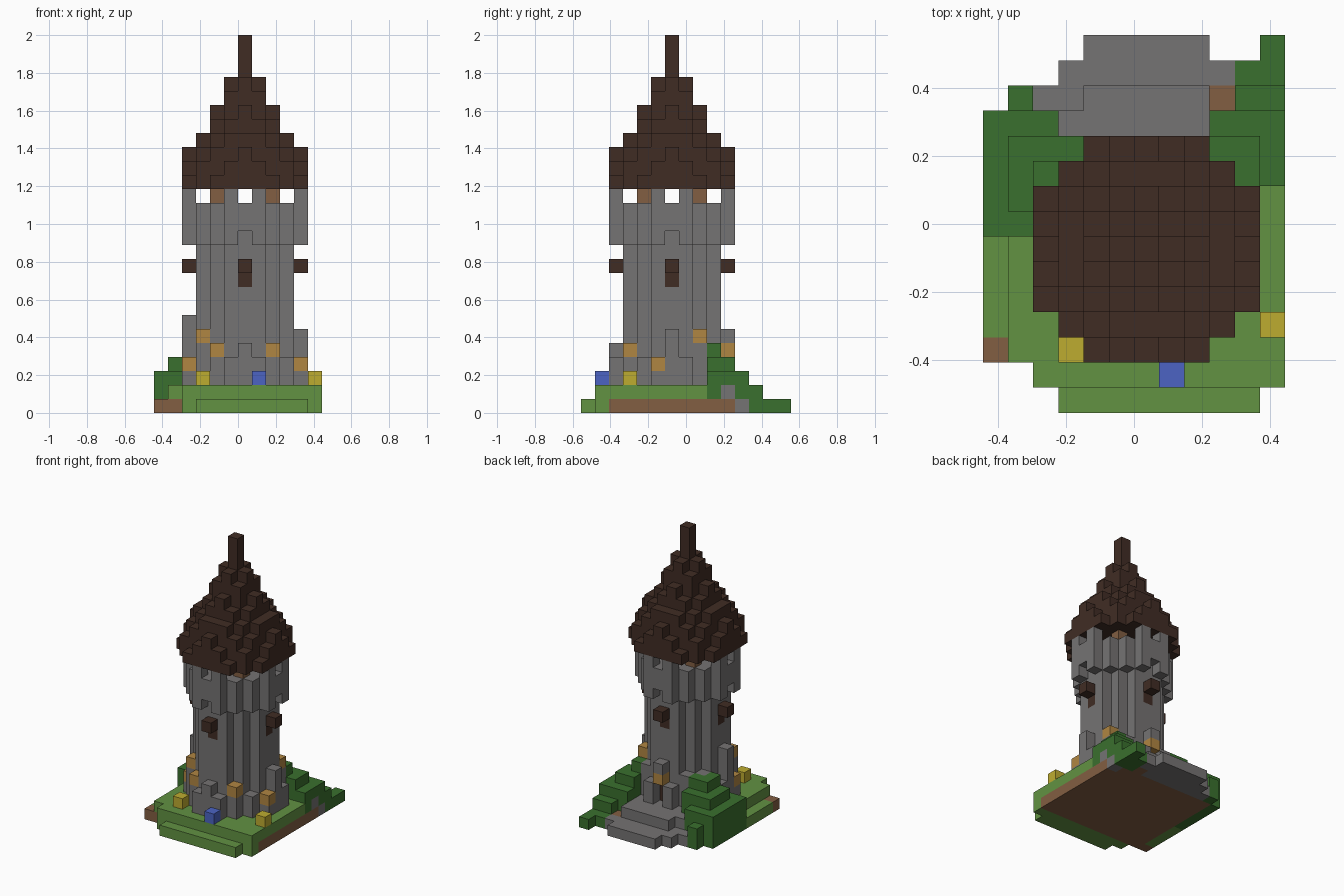
import bpy
import bmesh
import math

V = 2 / 27  # edge of one block

cube = bpy.data.objects.get("Cube")
if cube:
    bpy.data.objects.remove(cube, do_unlink=True)


def linear(c):
    c /= 255
    return c / 12.92 if c <= 0.04045 else ((c + 0.055) / 1.055) ** 2.4


def material(name, *rgb):
    m = bpy.data.materials.new(name)
    col = [linear(c) for c in rgb] + [1]
    m.use_nodes = True
    m.diffuse_color = col
    m.node_tree.nodes["Principled BSDF"].inputs["Base Color"].default_value = col
    return m


MATS = {
    "stone": material("grey stone", 117, 115, 115),
    "dark": material("dark wood", 64, 44, 36),
    "grass": material("light grass", 98, 146, 66),
    "bush": material("dark grass", 58, 112, 46),
    "dirt": material("brown earth", 130, 94, 66),
    "ochre": material("ochre stone", 176, 134, 66),
    "yellow": material("yellow petal", 190, 172, 48),
    "blue": material("blue petal", 76, 100, 196),
}
grid = {}  # block position -> (part, colour)


def column(part, colour, x, y, z0, z1):
    for z in range(z0, z1):
        grid[x, y, z] = (part, colour)


def disc(r2):
    return [(x, y) for x in range(-4, 5) for y in range(-4, 5) if x * x + y * y <= r2]


def around(x, y):
    """The four quarter turns of a position."""
    return [(x, y), (-y, x), (-x, -y), (y, -x)]


# Ground: left and right ends of each row, front to back
rows = {-6: (-3, 4), -5: (-4, 5), 6: (-5, 5), 7: (-3, 5), 8: (-2, 5)}
for y in range(-6, 9):
    left, right = rows.get(y, (-6, 5))
    for x in range(left, right + 1):
        reach = -x if x < 0 else x + 1
        hill = y >= 3 and x >= 3 or y >= 2 and x <= -3 or y >= 1 and x <= -5
        if y >= 5 and -3 <= x <= 2 or y == 4 and abs(x) <= 2 or (x, y) in ((-4, 6), (3, 7)):
            if y == 8 and x > 2:
                continue
            low = y >= 7 or x <= -3 and y == 6 or x == 3
            column("back_path", "stone", x, y, 0, 1 if low else 2)
        elif (x, y) == (3, 6):
            column("ground", "dirt", x, y, 0, 1)
        elif hill:
            if y == 8 and x < 5:
                continue
            top = min(9 - max(reach, 4), 8 - max(y, 3))
            if (x, y) == (-5, 1):
                top = 3
            column("hill", "bush", x, y, 0, max(top, 1))
        else:
            top = 1 if y == -6 or x == -6 else 2
            column("ground", "grass", x, y, 0, top)
        # Earth core under the turf
        if -4 <= y <= 5 and x > -6:
            grid[x, y, 0] = ("ground", "dirt")
grid[-6, -4, 0] = ("ground", "dirt")
grid[5, 5, 0] = grid[5, 4, 1] = ("ground", "stone")

# Tower shaft and the wider upper drum
for x, y in disc(10):
    column("tower_shaft", "stone", x, y, 1, 12)
for x, y in disc(17):
    column("upper_drum", "stone", x, y, 12, 15)
for x, y in around(4, 0):
    del grid[x, y, 12]

# Buttress stones round the foot: position, top, ochre cap
buttresses = [
    (0, -4, 5, 0), (1, -4, 4, 0), (-1, -4, 4, 0), (2, -3, 5, 1), (-2, -3, 5, 1),
    (3, -2, 4, 0), (-3, -2, 6, 1), (4, -1, 4, 1), (-4, -1, 4, 1), (4, 0, 6, 0),
    (-4, 0, 7, 0), (4, 1, 4, 0), (-4, 1, 4, 0), (3, 2, 6, 1), (-3, 2, 5, 0),
    (2, 3, 5, 0), (-2, 3, 5, 0), (1, 4, 4, 0), (-1, 4, 4, 0),
]
for x, y, top, cap in buttresses:
    column("buttress_stones", "stone", x, y, 2, top)
    if cap:
        grid[x, y, top - 1] = ("buttress_stones", "ochre")

# Back door with its lintel
column("door", "dark", 0, 3, 2, 4)
column("door_lintel", "ochre", 0, 4, 4, 5)
column("door_lintel", "stone", 0, 4, 5, 6)

# Windows with projecting hoods on four sides
for x, y in around(3, 0):
    column("windows", "dark", x, y, 9, 10)
for x, y in around(4, 0):
    column("window_hoods", "dark", x, y, 10, 11)

# Open lookout: stone posts and inner timber posts
for x, y in around(4, 1) + around(4, -1):
    column("lookout_posts", "stone", x, y, 15, 16)
for x, y in around(2, 2):
    column("timber_posts", "dirt", x, y, 15, 16)

# Stepped conical roof and spire
for x, y in disc(20):
    top = math.floor(25.75 - 1.68 * math.hypot(x, y))
    if x * x + y * y == 20:
        top -= 1
    column("roof", "dark", x, y, 16, top)
column("spire", "dark", 0, 0, 24, 27)

# Flowers
column("yellow_flowers", "yellow", -3, -4, 2, 3)
column("yellow_flowers", "yellow", 5, -3, 2, 3)
column("blue_flower", "blue", 1, -5, 2, 3)


def side(x, y, z, axis, sign):
    """Corners of one block side, wound to face outwards."""
    centre = [x + 0.5, y - 1, z + 0.5]
    u, w = (axis + 1) % 3, (axis + 2) % 3
    corners = []
    for a, b in ((-1, -1), (1, -1), (1, 1), (-1, 1))[::sign]:
        p = list(centre)
        p[axis] += sign / 2
        p[u] += a / 2
        p[w] += b / 2
        corners.append([c * V for c in p])
    return corners


# One mesh per part, keeping only the exposed block sides
for part in sorted({p for p, c in grid.values()}):
    blocks = {k: c for k, (p, c) in grid.items() if p == part}
    colours = sorted(set(blocks.values()))
    bm = bmesh.new()
    for pos, colour in blocks.items():
        for axis in range(3):
            for sign in (-1, 1):
                near = list(pos)
                near[axis] += sign
                if tuple(near) not in grid:
                    face = bm.faces.new([bm.verts.new(c) for c in side(*pos, axis, sign)])
                    face.material_index = colours.index(colour)
    bmesh.ops.remove_doubles(bm, verts=bm.verts, dist=V / 100)
    mesh = bpy.data.meshes.new(part)
    bm.to_mesh(mesh)
    bm.free()
    for colour in colours:
        mesh.materials.append(MATS[colour])
    bpy.context.collection.objects.link(bpy.data.objects.new(part, mesh))
